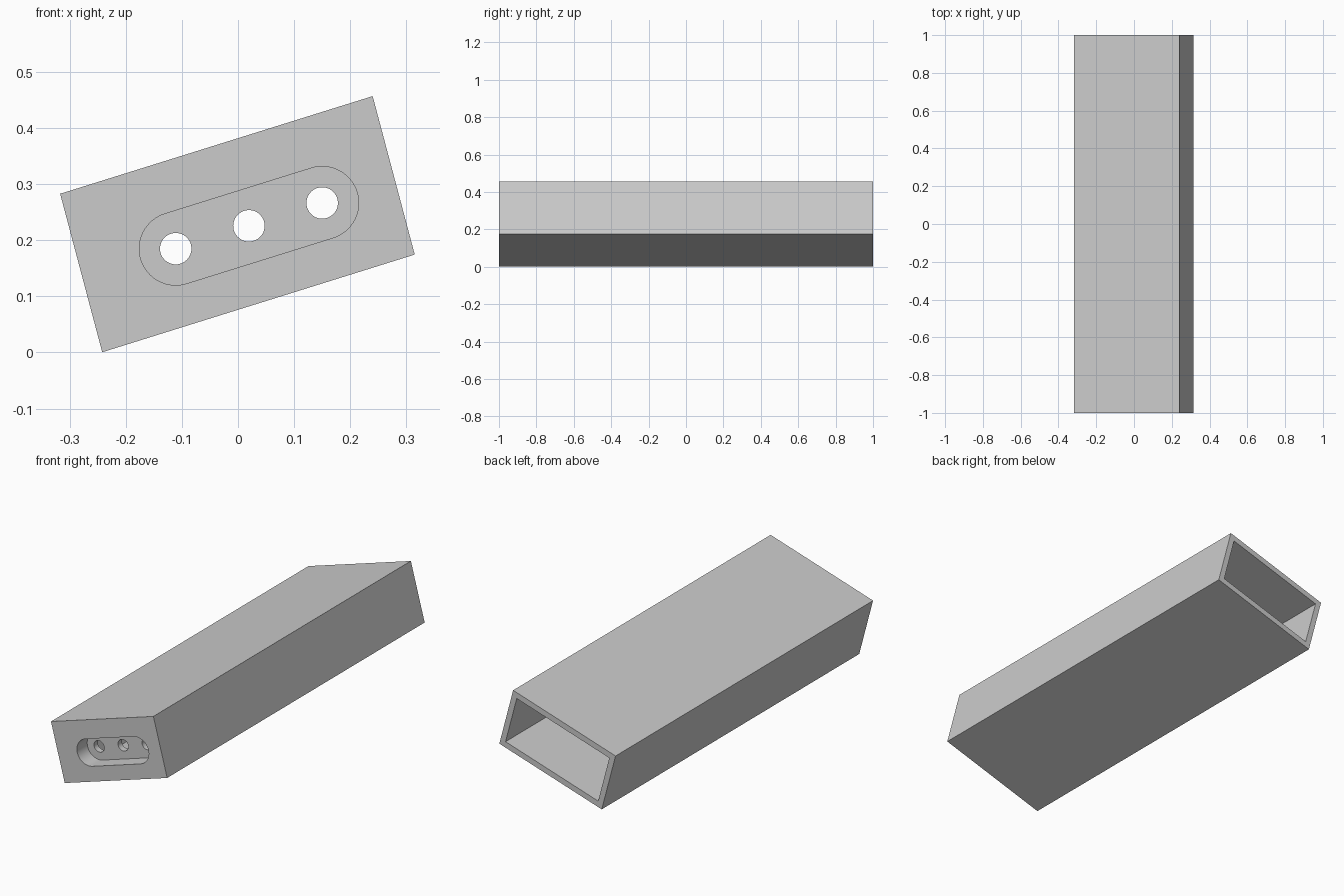
import bpy, bmesh, math
from mathutils import Vector

if "Cube" in bpy.data.objects:
    bpy.data.objects.remove(bpy.data.objects["Cube"], do_unlink=True)

grey = bpy.data.materials.new("plain grey")
grey.use_nodes = True
grey.diffuse_color = (0.6, 0.6, 0.6, 1)
grey.node_tree.nodes["Principled BSDF"].inputs["Base Color"].default_value = (0.6, 0.6, 0.6, 1)

# Slightly skewed tilted section: half vectors along its width and height
CENTRE = Vector((-0.001, 0.2287))
ALONG = Vector((0.2785, 0.087))
UP = Vector((-0.0375, 0.1412))
WALL = 0.028
FRONT_WALL = 0.11
SLOT_DEPTH = 0.08


def section(inset=0):
    a = ALONG * (1 - inset / ALONG.length)
    u = UP * (1 - inset / UP.length)
    return [CENTRE - a - u, CENTRE + a - u, CENTRE + a + u, CENTRE - a + u]


def arc(centre, radius, start, sweep, steps):
    return [centre + radius * Vector((math.cos(start + sweep * i / steps),
                                      math.sin(start + sweep * i / steps)))
            for i in range(steps + 1)]


def prism(name, outline, y0, y1):
    """Extrude an x-z outline from y0 to y1."""
    bm = bmesh.new()
    face = bm.faces.new([bm.verts.new((p.x, y0, p.y)) for p in outline])
    moved = bmesh.ops.extrude_face_region(bm, geom=[face])["geom"]
    bmesh.ops.translate(bm, vec=(0, y1 - y0, 0),
                        verts=[v for v in moved if isinstance(v, bmesh.types.BMVert)])
    bmesh.ops.recalc_face_normals(bm, faces=bm.faces)
    mesh = bpy.data.meshes.new(name)
    bm.to_mesh(mesh)
    bm.free()
    mesh.materials.append(grey)
    obj = bpy.data.objects.new(name, mesh)
    bpy.context.collection.objects.link(obj)
    return obj


# Outer body
body = prism("tube_body", section(), -1, 1)

# Cavity open at the back, rounded slot in the front, three through holes
left_end, right_end = Vector((-0.111, 0.185)), Vector((0.15, 0.2665))
tilt = math.atan2(right_end.y - left_end.y, right_end.x - left_end.x)
slot = (arc(right_end, 0.065, tilt - math.pi / 2, math.pi, 32)
        + arc(left_end, 0.065, tilt + math.pi / 2, math.pi, 32))
cutters = [prism("cavity_cutter", section(WALL), -1 + FRONT_WALL, 1.1),
           prism("slot_cutter", slot, -1.1, -1 + SLOT_DEPTH)]
for i in range(3):
    ring = arc(left_end.lerp(right_end, i / 2), 0.028, 0, math.tau, 48)[:-1]
    cutters.append(prism("hole_cutter", ring, -1.05, -0.8))

bpy.ops.object.select_all(action="DESELECT")
bpy.context.view_layer.objects.active = body
body.select_set(True)
for cutter in cutters:
    cutter.hide_render = True
    mod = body.modifiers.new("cut", "BOOLEAN")
    mod.operation = "DIFFERENCE"
    mod.solver = "EXACT"
    mod.object = cutter
    bpy.ops.object.modifier_apply(modifier=mod.name)
    bpy.data.objects.remove(cutter, do_unlink=True)

bpy.ops.object.shade_smooth_by_angle(angle=math.radians(30))
